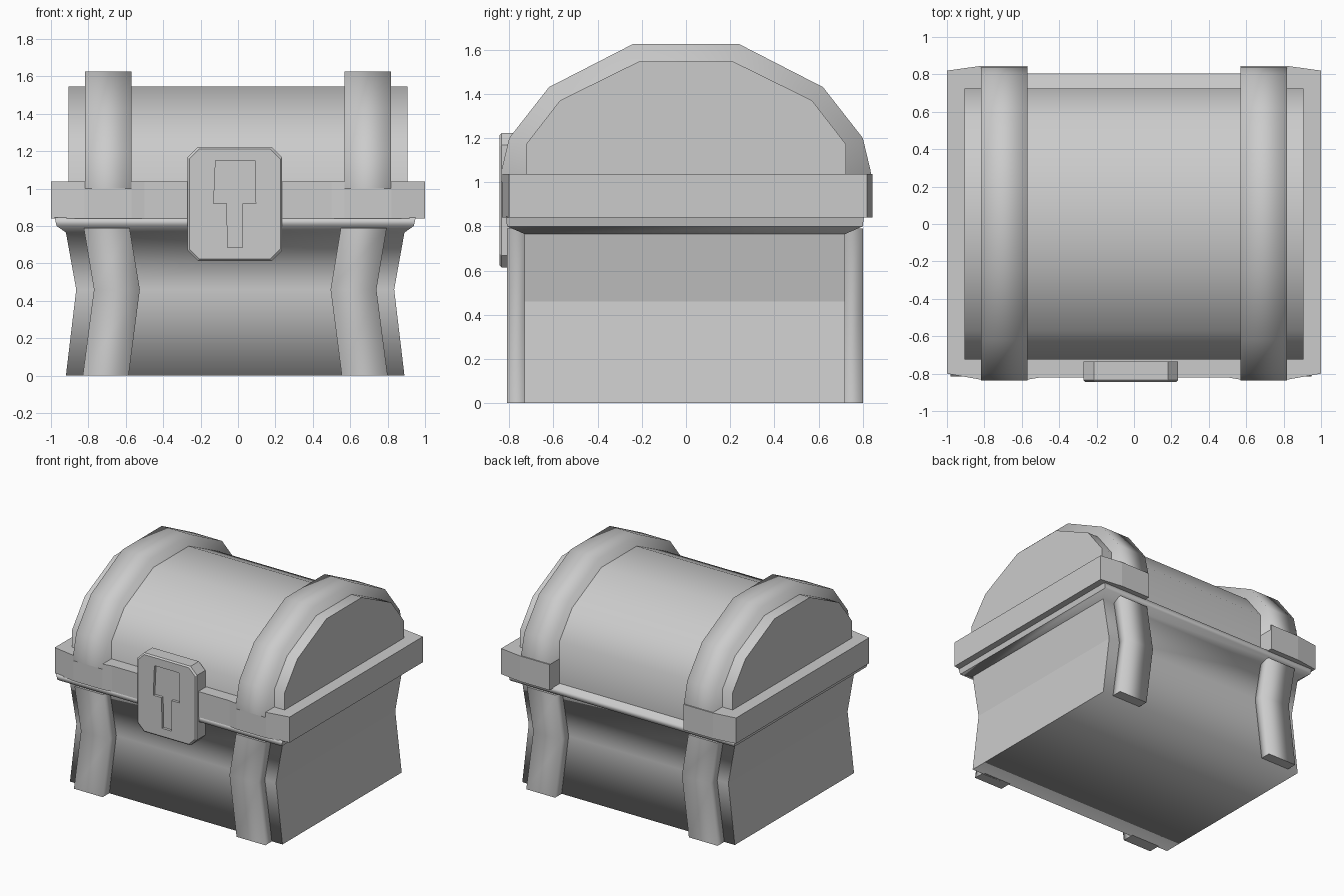
import bpy, bmesh

if "Cube" in bpy.data.objects:
    bpy.data.objects.remove(bpy.data.objects["Cube"])

def loft(name, rings, smooth=None):
    """Skin a list of equal-length point rings and cap both ends."""
    bm = bmesh.new()
    vs = [[bm.verts.new(p) for p in r] for r in rings]
    n = len(rings[0])
    for a, b in zip(vs, vs[1:]):
        for i in range(n):
            j = (i + 1) % n
            bm.faces.new((a[i], a[j], b[j], b[i]))
    bm.faces.new(vs[0])
    bm.faces.new(vs[-1])
    bmesh.ops.recalc_face_normals(bm, faces=bm.faces)
    bm.normal_update()
    for f in bm.faces:
        f.smooth = bool(smooth and smooth(f.normal))
    me = bpy.data.meshes.new(name)
    bm.to_mesh(me)
    bm.free()
    ob = bpy.data.objects.new(name, me)
    bpy.context.collection.objects.link(ob)
    return ob

def rect(x0, x1, y0, y1, z):
    return [(x0, y0, z), (x1, y0, z), (x1, y1, z), (x0, y1, z)]

def arch(half, x):
    """Mirror a half profile (y, z) across y = 0 at the given x."""
    pts = [(-y, z) for y, z in half] + half[::-1]
    return [(x, y, z) for y, z in pts]

not_side = lambda n: abs(n.x) < 0.7
CX, CY = -0.015, -0.005

# Pinched body with the flared lip at its top
body = [(.905, .725, 0), (.85, .725, .46), (.905, .725, .765),
        (.955, .805, .80), (.965, .81, .845)]
loft("chest_body", [rect(CX - w, CX + w, CY - d, CY + d, z) for w, d, z in body], not_side)

# Four upright straps on the front and back of the body
for sx, xn in ((-1, "left"), (1, "right")):
    for sy, yn in ((-1, "front"), (1, "back")):
        rings = []
        for xi, xo, z in ((.57, .815, 0), (.51, .755, .46), (.565, .81, .79)):
            xs = sorted((CX + sx * xi, CX + sx * xo))
            ys = sorted((CY + sy * .71, CY + sy * .805))
            rings.append(rect(*xs, *ys, z))
        loft(f"body_strap_{yn}_{xn}", rings, lambda n: abs(n.z) < .7)

# Arched lid
lid = [(.725, .85), (.725, 1.17), (.57, 1.37), (.215, 1.545)]
loft("lid", [arch(lid, -.905), arch(lid, .905)],
     lambda n: abs(n.x) < .7 and n.z > -.7)

# Two raised straps over the lid
band = [(.838, 1.0), (.836, 1.05), (.80, 1.2), (.62, 1.43), (.24, 1.625)]
for s, n in ((-1, "left"), (1, "right")):
    loft(f"lid_strap_{n}", [arch(band, s * .57), arch(band, s * .817)],
         lambda n: n.z > -.7)

# Rim around the lid, left open between the straps at the back
half = [(.57, .72), (.57, .845), (.82, .845), (1, .82), (1, -.80),
        (.82, -.832), (.57, -.832), (.5, -.82)]
outline = half + [(-x, y) for x, y in half[::-1]]
loft("lid_rim", [[(x, y, z) for x, y in outline] for z in (.84, 1.037)])

# Lock plate with cut corners and a bevelled front edge
def plate(w, h, c, y):
    q = [(w, h - c), (w - c, h), (c - w, h), (-w, h - c),
         (-w, c - h), (c - w, -h), (w - c, -h), (w, c - h)]
    return [(-.017 + a, y, .918 + b) for a, b in q]

lock = loft("lock_plate", [plate(.253, .304, .055, -.735), plate(.253, .304, .055, -.835),
                           plate(.243, .294, .053, -.845)])

# Keyhole recess cut into the plate
key = [(-.055, .685), (.025, .685), (.025, .92), (.095, .92), (.09, 1.15),
       (-.12, 1.15), (-.13, .92), (-.06, .92)]
cutter = loft("keyhole_cutter", [[(x, y, z) for x, z in key] for y in (-.9, -.825)])
cutter.hide_render = True
cutter.hide_set(True)
mod = lock.modifiers.new("keyhole", 'BOOLEAN')
mod.operation = 'DIFFERENCE'
mod.solver = 'EXACT'
mod.object = cutter
